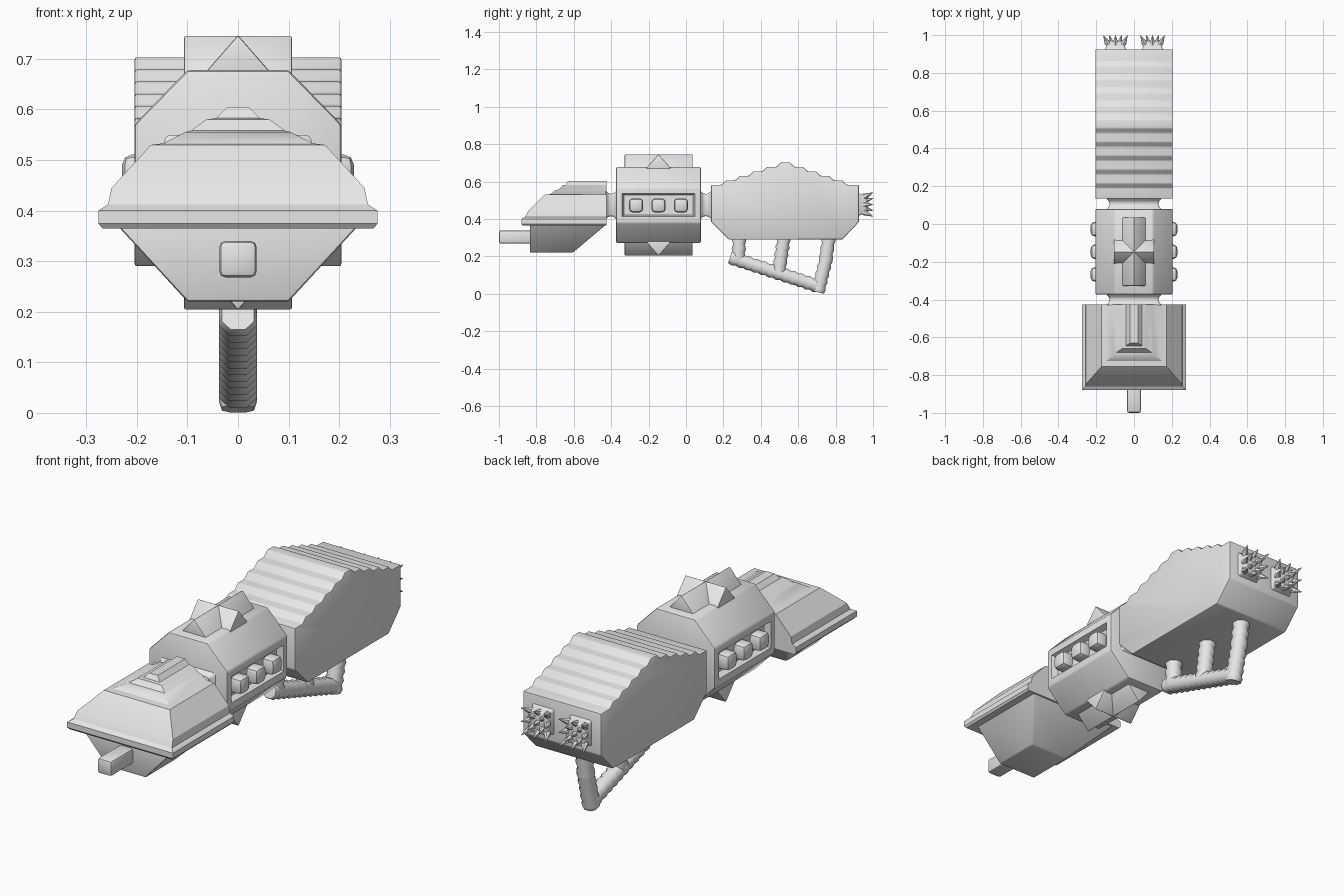
import bpy, bmesh, math
from mathutils import Vector

cube = bpy.data.objects.get("Cube")
if cube:
    bpy.data.objects.remove(cube)

grey = bpy.data.materials.new("hull_grey")
grey.use_nodes = True
colour = (0.8, 0.8, 0.8, 1)
grey.diffuse_color = colour
grey.node_tree.nodes["Principled BSDF"].inputs["Base Color"].default_value = colour


def finish(name, bm, angle=35):
    bmesh.ops.recalc_face_normals(bm, faces=bm.faces)
    mesh = bpy.data.meshes.new(name)
    bm.to_mesh(mesh)
    bm.free()
    mesh.materials.append(grey)
    obj = bpy.data.objects.new(name, mesh)
    bpy.context.collection.objects.link(obj)
    bpy.ops.object.select_all(action='DESELECT')
    obj.select_set(True)
    bpy.context.view_layer.objects.active = obj
    bpy.ops.object.shade_smooth_by_angle(angle=math.radians(angle))
    return obj


def loft(rings, bevel=0.0, segments=2):
    """Skin a list of equal-length rings and cap both ends."""
    bm = bmesh.new()
    rows = [[bm.verts.new(p) for p in ring] for ring in rings]
    n = len(rows[0])
    for a, b in zip(rows, rows[1:]):
        for i in range(n):
            j = (i + 1) % n
            bm.faces.new((a[i], a[j], b[j], b[i]))
    bm.faces.new(rows[0])
    bm.faces.new(rows[-1])
    bmesh.ops.recalc_face_normals(bm, faces=bm.faces)
    if bevel:
        sharp = [e for e in bm.edges if e.calc_face_angle(0) > math.radians(40)]
        bmesh.ops.bevel(bm, geom=sharp, offset=bevel, segments=segments,
                        profile=0.5, affect='EDGES', clamp_overlap=True)
    return bm


def rect_y(y, hw, hh, cx=0, cz=0.475):
    return [(cx + sx * hw, y, cz + sz * hh) for sx, sz in ((-1, -1), (1, -1), (1, 1), (-1, 1))]


def rect_z(z, hw, front, back):
    return [(-hw, front, z), (hw, front, z), (hw, back, z), (-hw, back, z)]


# Rear hull: stepped roof profile extruded across
step = 0.024
profile = [(0.23, 0.29), (0.134, 0.385), (0.134, 0.583)]
for k in range(5):
    y, z = 0.19 + 0.073 * k, 0.583 + step * k
    profile += [(y, z), (y + 0.025, z + step)]
for k in range(5):
    y, z = 0.555 + 0.07 * k, 0.703 - step * k
    profile += [(y, z), (y + 0.025, z - step)]
profile += [(0.925, 0.583), (0.925, 0.385), (0.835, 0.29)]
finish("rear_hull", loft([[(x, y, z) for y, z in profile] for x in (-0.205, 0.205)], 0.006))

# Middle body: octagonal prism with a sunken slot on each side
half = [(0.1, 0.272), (0.205, 0.38), (0.205, 0.57), (0.1, 0.678)]
octagon = half + [(-x, z) for x, z in reversed(half)]
bm = loft([[(x, y, z) for x, z in octagon] for y in (-0.374, 0.08)], 0.008)
sides = [f for f in bm.faces if abs(f.normal.x) > 0.99 and f.calc_area() > 0.02]
bmesh.ops.inset_individual(bm, faces=sides, thickness=0.035, depth=0)
bmesh.ops.inset_individual(bm, faces=sides, thickness=0.014, depth=-0.03)
finish("middle_body", bm)

# Side pods in the slots
for side, s in (("left", 1), ("right", -1)):
    for i, y in enumerate((-0.267, -0.147, -0.027)):
        rings = [[(s * x, y + a * 0.038, 0.473 + b * 0.038)
                  for a, b in ((-1, -1), (1, -1), (1, 1), (-1, 1))] for x in (0.15, 0.229)]
        finish(f"{side}_pod_{i + 1}", loft(rings, 0.02))

# Crossed ridges on the roof and belly
for place, s in (("roof", 1), ("belly", -1)):
    low, tip = 0.475 + s * 0.19, 0.475 + s * 0.272
    finish(place + "_long_ridge", loft(
        [[(-0.072, y, low), (0, y, tip), (0.072, y, low)] for y in (-0.328, 0.035)], 0.004))
    finish(place + "_cross_ridge", loft(
        [[(x, -0.219, low), (x, -0.147, tip), (x, -0.075, low)] for x in (-0.107, 0.107)], 0.004))

# Waisted necks joining the three sections
for name, a, b in (("front_neck", -0.43, -0.37), ("rear_neck", 0.075, 0.138)):
    rings = [rect_y(a, 0.15, 0.08), rect_y(a + 0.018, 0.13, 0.06),
             rect_y(b - 0.018, 0.13, 0.06), rect_y(b, 0.15, 0.08)]
    finish(name, loft(rings, 0.01), 50)

# Head roof: brim, slope and three small tiers (height, half width, front)
tiers = [(0.365, 0.268, -0.873), (0.374, 0.276, -0.88), (0.4, 0.276, -0.88),
         (0.412, 0.257, -0.86), (0.445, 0.25, -0.842), (0.53, 0.172, -0.755),
         (0.533, 0.147, -0.725), (0.555, 0.105, -0.695), (0.558, 0.093, -0.68),
         (0.58, 0.063, -0.66), (0.583, 0.043, -0.645), (0.604, 0.022, -0.63)]
finish("head_roof", loft([rect_z(z, w, f, -0.425) for z, w, f in tiers]), 30)

# Head keel: tapered belly with a raked back
finish("head_keel", loft([rect_z(0.37, 0.238, -0.835, -0.428),
                          rect_z(0.22, 0.1, -0.835, -0.605)], 0.006))

# Nose barrel
finish("nose_barrel", loft([rect_y(y, 0.037, 0.036, 0, 0.304) for y in (-1.0, -0.8)], 0.012))


# Ribbed struts of the under-frame
def strut(name, start, end, r=0.038):
    a, b = Vector((0, *start)), Vector((0, *end))
    d = (b - a).normalized()
    n = Vector((0, -d.z, d.y))
    count = 2 * max(2, round((b - a).length / 0.042))
    c = 0.45
    section = [(1, -c), (1, c), (c, 1), (-c, 1), (-1, c), (-1, -c), (-c, -1), (c, -1)]
    rings = []
    for i in range(count + 1):
        p = a.lerp(b, i / count)
        k = r * (0.84 if i % 2 == 0 else 1)
        rings.append([p + Vector((u * r, 0, 0)) * (k / r) + n * (v * k) for u, v in section])
    finish(name, loft(rings), 50)


strut("front_strut", (0.285, 0.31), (0.28, 0.17))
strut("middle_strut", (0.525, 0.31), (0.495, 0.11))
strut("rear_strut_upper", (0.765, 0.31), (0.745, 0.17))
strut("rear_strut_lower", (0.752, 0.2), (0.705, 0.008))
strut("bottom_rail", (0.235, 0.195), (0.71, 0.04))

# Twin thrusters: flared blocks crowned with spikes
for side, s in (("left", 1), ("right", -1)):
    cx, cz = s * 0.098, 0.478
    bm = loft([rect_y(0.915, 0.062, 0.066, cx, cz), rect_y(0.938, 0.05, 0.053, cx, cz),
               rect_y(0.968, 0.05, 0.053, cx, cz)], 0.008)
    finish(side + "_thruster", bm, 50)
    bm = bmesh.new()
    for i in range(-2, 3):
        for j in range(-2, 3):
            if (i + j) % 2:
                continue
            dx, dz = i * 0.021, j * 0.021
            aim = Vector((dx, 0.085, dz)).normalized()
            length = 0.045 / aim.y
            base = Vector((cx + dx, 0.955, cz + dz))
            m = aim.to_track_quat('Z', 'Y').to_matrix().to_4x4()
            m.translation = base + aim * length / 2
            bmesh.ops.create_cone(bm, cap_ends=True, segments=6, radius1=0.017,
                                  radius2=0.001, depth=length, matrix=m)
    finish(side + "_thruster_spikes", bm)
